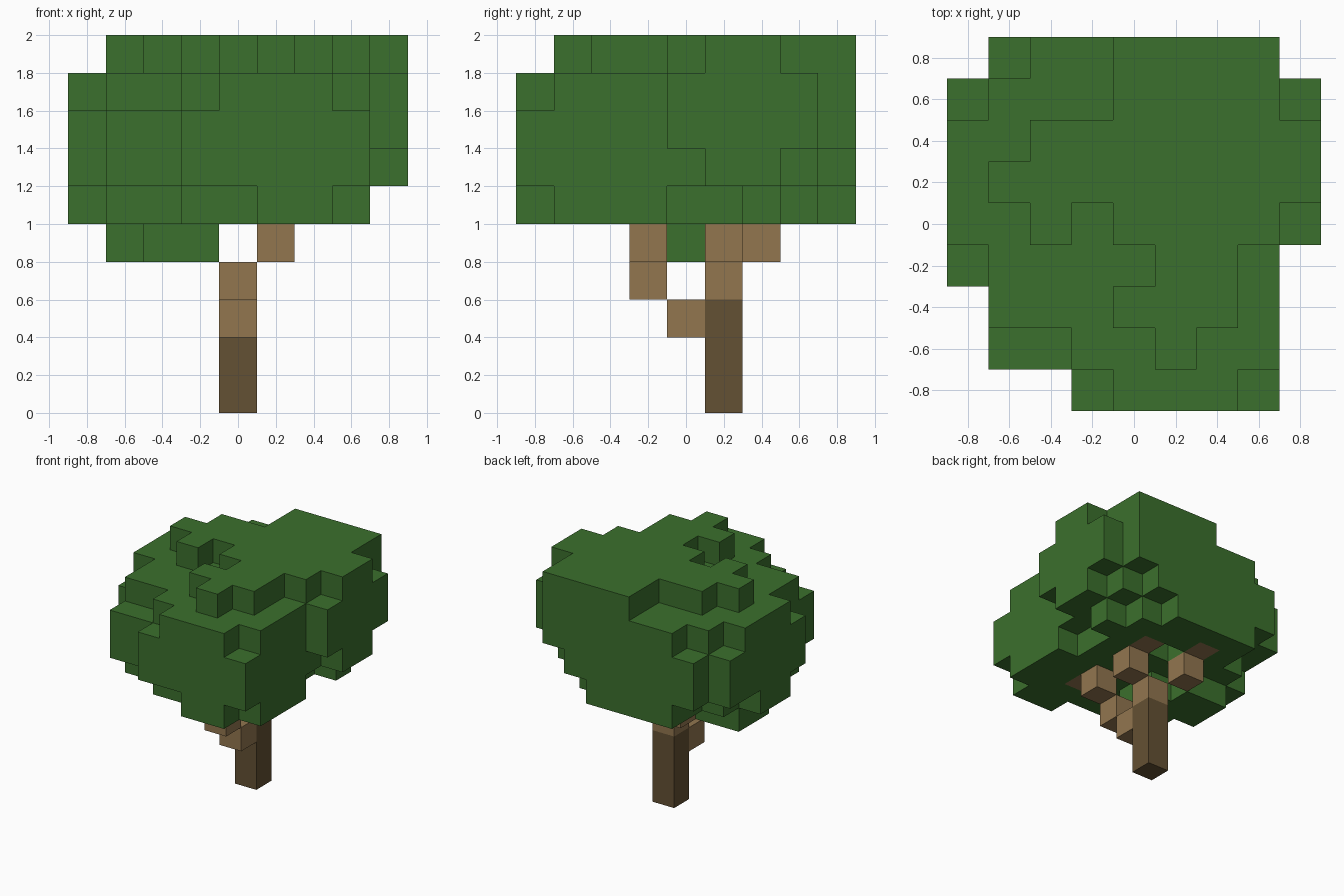
import bpy
import bmesh
from mathutils import Vector

if "Cube" in bpy.data.objects:
    bpy.data.objects.remove(bpy.data.objects["Cube"], do_unlink=True)

SIZE = 0.2   # edge of one block
HALF = 4     # index of the middle block

# Layer maps, rows run from back to front, columns from right (-x) to left (+x)
# L = leaves, B = branch, T = trunk
EMPTY = "........."
trunk_layer = [EMPTY] * 3 + ["....T...."] + [EMPTY] * 5
layers = [
    trunk_layer,
    trunk_layer,
    [EMPTY] * 3 + ["....T....", "....B...."] + [EMPTY] * 4,
    [EMPTY] * 3 + ["....B....", EMPTY, "....B...."] + [EMPTY] * 3,
    [EMPTY, EMPTY,
     "...B.....",
     ".LL..B...",
     ".LLL.....",
     "..LL.B...",
     EMPTY, EMPTY, EMPTY],
    ["..LLLL...",
     "..LBLLL..",
     ".LLL.BLL.",
     "LLLLLLL..",
     "LLLLLLL..",
     ".LLLLLLL.",
     ".LLLLBLL.",
     "...LLLLL.",
     ".....LL.."],
    [".LLLLLL..",
     "LLLLLLLL.",
     "LLLLLLLLL",
     "LLLLLLLLL",
     "LLLLLLLL.",
     "LLLLLLLL.",
     ".LLLLLLL.",
     ".LLLLLLL.",
     "...LLLLL."],
    [".LLLLLLL.",
     "LLLLLLLLL",
     "LLLLLLLLL",
     "LLLLLLLLL",
     "LLLLLLLLL",
     "LLLLLLLL.",
     ".LLLLLLL.",
     ".LLLLLLL.",
     "...LLLLL."],
    ["..LLLLLL.",
     ".LLLLLLLL",
     "LLLLLLLLL",
     "LLLLLLLLL",
     "LLLLLLLLL",
     ".LLLLLLL.",
     ".LLLLLLL.",
     "...LLLLL.",
     "....LLL.."],
    ["....LLLL.",
     "....LLLL.",
     "..LLLLLLL",
     ".LLLLLLLL",
     "..L.LLLL.",
     ".....LL..",
     "....LLL..",
     ".....L...",
     EMPTY],
]

blocks = {}
for level, rows in enumerate(layers):
    for row, text in enumerate(rows):
        for column, kind in enumerate(text):
            if kind != ".":
                blocks[(column - HALF, HALF - row, level)] = kind


def make_material(name, colour):
    mat = bpy.data.materials.new(name)
    mat.use_nodes = True
    mat.diffuse_color = (*colour, 1)
    bsdf = next(n for n in mat.node_tree.nodes if n.type == "BSDF_PRINCIPLED")
    bsdf.inputs["Base Color"].default_value = (*colour, 1)
    bsdf.inputs["Roughness"].default_value = 0.9
    return mat


def build_part(name, kind, mat):
    """Join all blocks of one kind, keeping only the exposed faces."""
    bm = bmesh.new()
    for cell, cell_kind in blocks.items():
        if cell_kind != kind:
            continue
        centre = Vector(cell) + Vector((0, 0, 0.5))
        for axis in range(3):
            for sign in (-1, 1):
                normal = Vector((0, 0, 0))
                normal[axis] = sign
                if tuple(int(c + n) for c, n in zip(cell, normal)) in blocks:
                    continue
                u = Vector((0, 0, 0))
                u[(axis + 1) % 3] = 0.5
                v = normal.cross(u)
                middle = centre + normal / 2
                corners = (middle - u - v, middle + u - v,
                           middle + u + v, middle - u + v)
                bm.faces.new([bm.verts.new(p * SIZE) for p in corners])
    bmesh.ops.remove_doubles(bm, verts=bm.verts, dist=SIZE / 100)
    mesh = bpy.data.meshes.new(name)
    bm.to_mesh(mesh)
    bm.free()
    mesh.materials.append(mat)
    obj = bpy.data.objects.new(name, mesh)
    bpy.context.collection.objects.link(obj)
    return obj


# Parts
build_part("trunk", "T", make_material("dark bark", (0.127, 0.082, 0.033)))
build_part("branches", "B", make_material("light bark", (0.287, 0.181, 0.078)))
build_part("leaf_crown", "L", make_material("leaf green", (0.044, 0.162, 0.026)))
